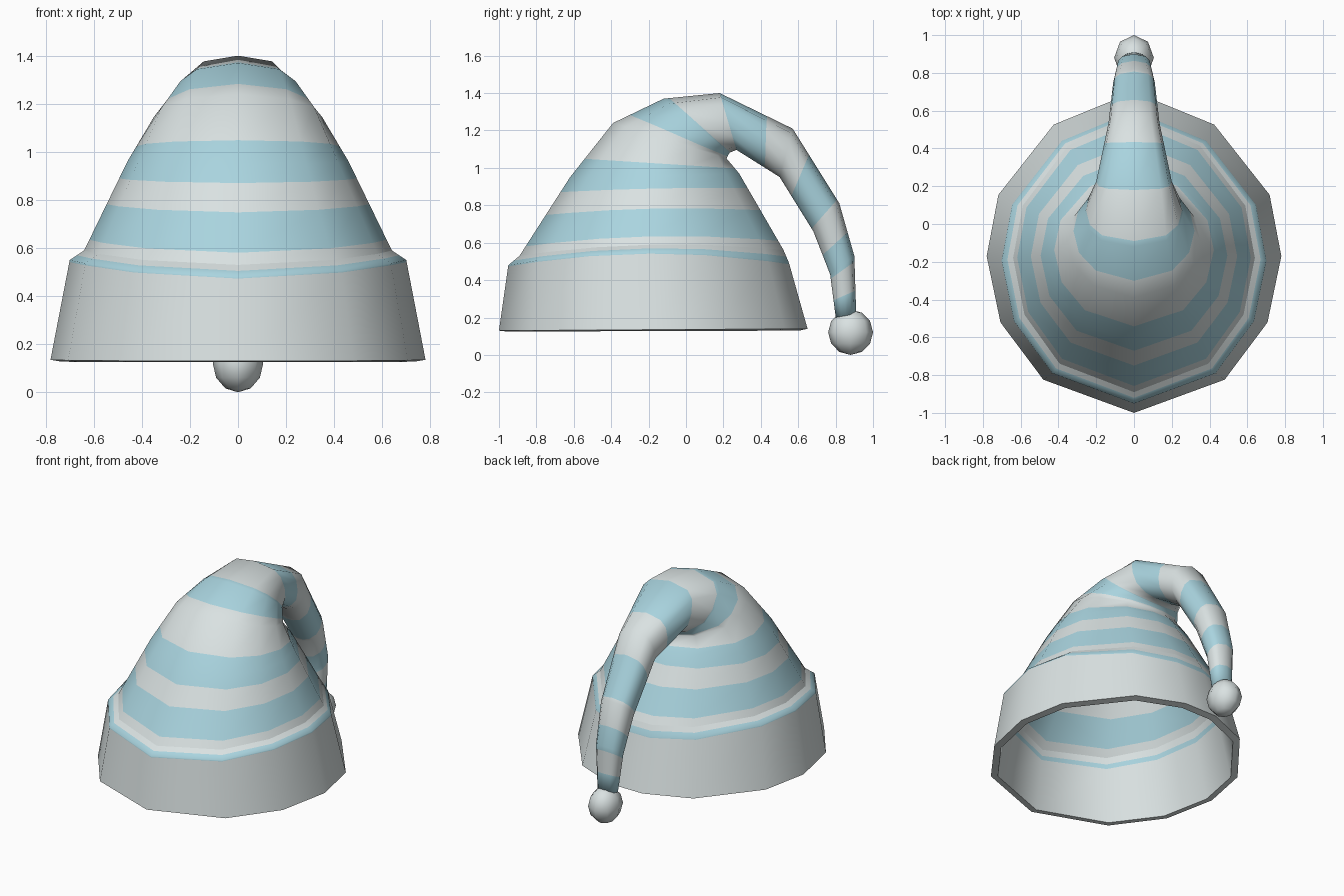
import bpy
import math
from mathutils import Vector

if "Cube" in bpy.data.objects:
    bpy.data.objects.remove(bpy.data.objects["Cube"])


def material(name, rgb):
    m = bpy.data.materials.new(name)
    m.diffuse_color = (*rgb, 1)
    m.use_nodes = True
    m.node_tree.nodes["Principled BSDF"].inputs["Base Color"].default_value = m.diffuse_color
    return m


GREY = material("pale grey", (0.70, 0.76, 0.76))
BLUE = material("light blue", (0.40, 0.66, 0.74))

# Vertex angles around a ring: 0 is the front / upper line, mirrored in x
HALF = [0, 38, 65, 90, 113, 147, 171]
ANGLES = [math.radians(a) for a in HALF + [360 - a for a in reversed(HALF[1:])]]


def power(v, p):
    return math.copysign(abs(v) ** p, v)


def ring(front, back, width, bulge=0.0, p=1.0):
    """Ring spanning two (y, z) points, with half width, raised sides, squareness."""
    f, b = Vector((0, *front)), Vector((0, *back))
    mid, arm = (f + b) / 2, (f - b) / 2
    return [mid + arm * power(math.cos(a), p)
            + Vector((width * power(math.sin(a), p), 0, bulge * math.sin(a) ** 2))
            for a in ANGLES]


def loft(name, rings, stripes, cap=False):
    """Skin the rings; cut extra rings at stripe borders and colour between them."""
    cuts = sorted(set(range(len(rings))) | {t for s in stripes for t in s})
    verts, faces, mats = [], [], []
    n = len(ANGLES)
    for t in cuts:
        i = min(int(t), len(rings) - 2)
        verts += [a.lerp(b, t - i) for a, b in zip(rings[i], rings[i + 1])]
    for k in range(len(cuts) - 1):
        middle = (cuts[k] + cuts[k + 1]) / 2
        blue = any(lo < middle < hi for lo, hi in stripes)
        for i in range(n):
            j = (i + 1) % n
            faces.append((k * n + i, k * n + j, (k + 1) * n + j, (k + 1) * n + i))
            mats.append(int(blue))
    if cap:
        faces.append(tuple(range(len(verts) - n, len(verts))))
        mats.append(0)
    mesh = bpy.data.meshes.new(name)
    mesh.from_pydata(verts, [], faces)
    mesh.materials.append(GREY)
    mesh.materials.append(BLUE)
    for poly, m in zip(mesh.polygons, mats):
        poly.material_index = m
        poly.use_smooth = True
    obj = bpy.data.objects.new(name, mesh)
    bpy.context.collection.objects.link(obj)
    return obj


# Base ring of the cone, shared with the folded band
base = ring((-0.89, 0.53), (0.53, 0.56), 0.64, 0.045)

# Striped cone bending over into the hanging tail
loft("hat_cone_and_tail", [
    base,
    ring((-0.62, 0.95), (0.29, 0.97), 0.46),
    ring((-0.39, 1.24), (0.22, 1.05), 0.35),
    ring((-0.12, 1.37), (0.235, 1.08), 0.26, 0, 0.85),
    ring((0.18, 1.40), (0.27, 1.095), 0.20, 0, 0.7),
    ring((0.57, 1.21), (0.50, 0.95), 0.135, 0, 0.85),
    ring((0.82, 0.81), (0.68, 0.66), 0.11, 0, 0.85),
    ring((0.90, 0.53), (0.77, 0.43), 0.09, 0, 0.85),
    ring((0.91, 0.22), (0.80, 0.20), 0.065, 0, 0.85),
], [(0.12, 0.52), (0.81, 1.34), (2.33, 3.1), (4.0, 4.65),
    (5.35, 5.95), (6.55, 7.1), (7.6, 8)], cap=True)

# Folded band: outer wall, top ledge, inner wall, thin rim
outer = ring((-1.0, 0.13), (0.66, 0.14), 0.78)
band = loft("hat_band", [
    outer,
    ring((-0.95, 0.48), (0.56, 0.49), 0.70, 0.065),
    base,
    ring((-0.955, 0.125), (0.615, 0.13), 0.735),
    outer,
], [(0.98, 1.5), (2.1, 2.17)])
band.data.set_sharp_from_angle(angle=math.radians(70))

# Pompom at the tail end
bpy.ops.mesh.primitive_uv_sphere_add(segments=8, ring_count=6, radius=1,
                                     location=(0, 0.88, 0.121))
pompom = bpy.context.object
pompom.name = "pompom"
pompom.scale = (0.105, 0.12, 0.121)
pompom.data.materials.append(GREY)
bpy.ops.object.shade_smooth()
